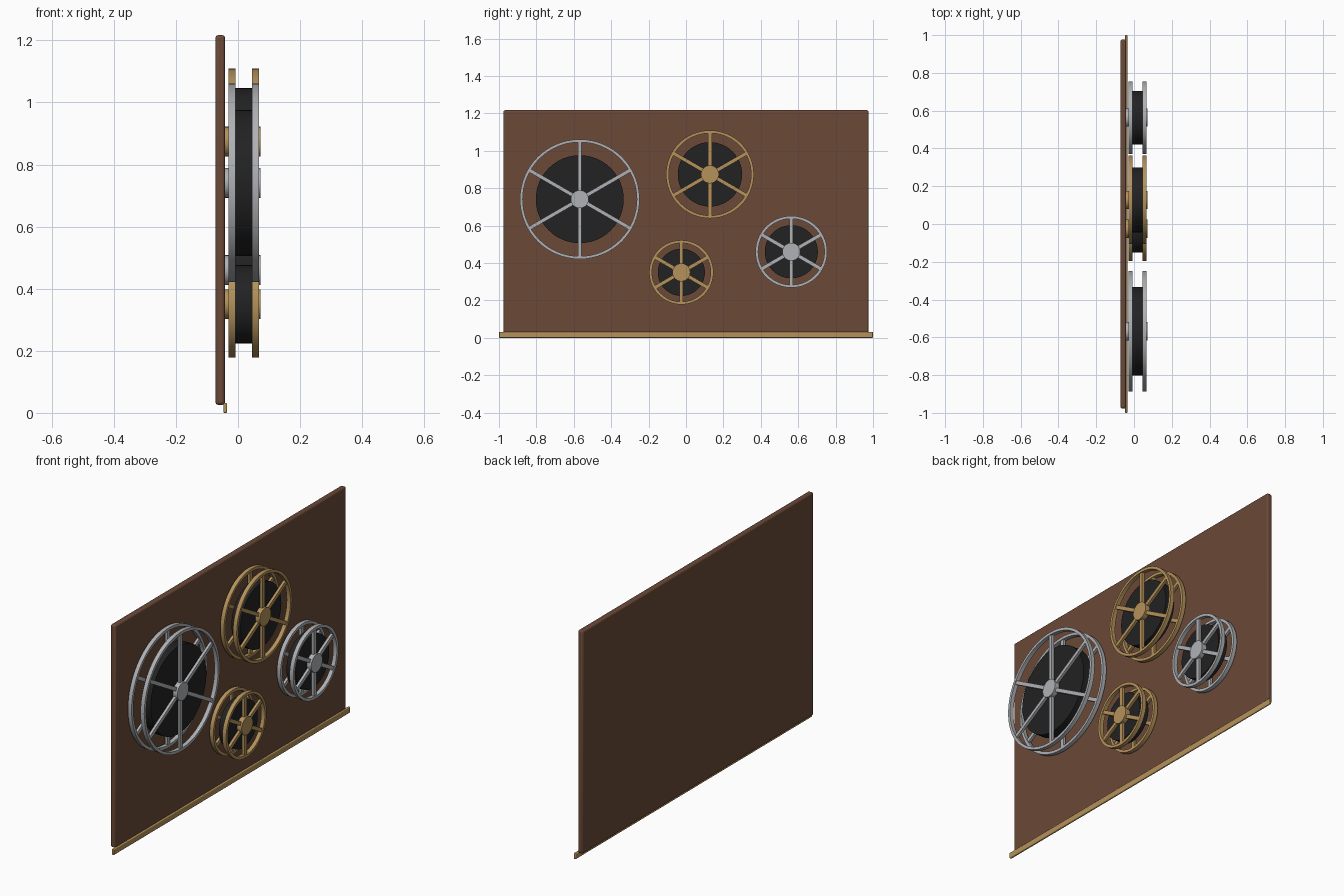
import bpy, bmesh, math
from mathutils import Matrix, Vector

cube = bpy.data.objects.get("Cube")
if cube:
    bpy.data.objects.remove(cube, do_unlink=True)


def material(name, rgb):
    m = bpy.data.materials.new(name)
    m.use_nodes = True
    m.diffuse_color = (*rgb, 1)
    m.node_tree.nodes["Principled BSDF"].inputs["Base Color"].default_value = (*rgb, 1)
    return m


wood = material("walnut brown", (0.145, 0.067, 0.039))
brass = material("brass", (0.46, 0.29, 0.105))
silver = material("silver", (0.43, 0.44, 0.46))
black = material("tape black", (0.016, 0.016, 0.016))


def finish(bm, name, mat, bevel=0):
    mesh = bpy.data.meshes.new(name)
    bmesh.ops.recalc_face_normals(bm, faces=bm.faces)
    bm.to_mesh(mesh)
    bm.free()
    mesh.materials.append(mat)
    ob = bpy.data.objects.new(name, mesh)
    bpy.context.collection.objects.link(ob)
    if bevel:
        mod = ob.modifiers.new("rounded edges", 'BEVEL')
        mod.width, mod.segments = bevel, 3
    bpy.ops.object.select_all(action='DESELECT')
    ob.select_set(True)
    bpy.context.view_layer.objects.active = ob
    bpy.ops.object.shade_smooth_by_angle(angle=math.radians(35))
    return ob


def add_box(bm, lo, hi, turn=Matrix()):
    lo, hi = Vector(lo), Vector(hi)
    bmesh.ops.create_cube(bm, size=1, matrix=turn @ Matrix.Translation((lo + hi) / 2)
                          @ Matrix.Diagonal((*(hi - lo), 1)))


def lathe(bm, profile, steps=64):
    """Spin a closed (x, radius) profile around the x axis."""
    vs = [bm.verts.new((x, 0, r)) for x, r in profile]
    es = [bm.edges.new((vs[i], vs[(i + 1) % len(vs)])) for i in range(len(vs))]
    bmesh.ops.spin(bm, geom=vs + es, cent=(0, 0, 0), axis=(1, 0, 0),
                   angle=math.tau, steps=steps, use_duplicate=False)
    bmesh.ops.remove_doubles(bm, verts=bm.verts, dist=1e-5)


def add_disc(bm, x0, x1, r):
    bmesh.ops.create_cone(bm, cap_ends=True, segments=48, radius1=r, radius2=r, depth=x1 - x0,
                          matrix=Matrix.Translation(((x0 + x1) / 2, 0, 0))
                          @ Matrix.Rotation(math.pi / 2, 4, 'Y'))


# Backing board and the trim along its lower edge
bm = bmesh.new()
add_box(bm, (-0.0725, -0.976, 0.026), (-0.042, 0.976, 1.217))
finish(bm, "board", wood, 0.009)
bm = bmesh.new()
add_box(bm, (-0.047, -1, 0), (-0.035, 1, 0.032))
finish(bm, "bottom_trim", brass, 0.004)


def reel(name, y, z, radius, tape_radius, metal):
    place = (0, y, z)
    # Two open flanges: a rim with six spokes each
    for side, x0 in (("back", -0.030), ("front", 0.045)):
        x1 = x0 + 0.022
        bm = bmesh.new()
        inner = radius - 0.015
        lathe(bm, [(x0, inner), (x0, radius), (x1, radius), (x1, inner)])
        finish(bm, f"{name}_{side}_rim", metal).location = place
        bm = bmesh.new()
        for i in range(6):
            add_box(bm, (x0 + 0.004, -0.010, 0.03), (x1 - 0.004, 0.010, inner + 0.004),
                    Matrix.Rotation(i * math.pi / 3, 4, 'X'))
        finish(bm, f"{name}_{side}_spokes", metal).location = place
    # Wound tape and the hub through the middle
    bm = bmesh.new()
    add_disc(bm, -0.008, 0.046, tape_radius)
    finish(bm, f"{name}_tape", black).location = place
    bm = bmesh.new()
    add_disc(bm, -0.044, 0.0725, 0.048)
    finish(bm, f"{name}_hub", metal).location = place


reel("large_reel", -0.568, 0.741, 0.32, 0.235, silver)
reel("upper_reel", 0.128, 0.874, 0.235, 0.172, brass)
reel("lower_reel", -0.025, 0.350, 0.172, 0.126, brass)
reel("side_reel", 0.563, 0.460, 0.192, 0.142, silver)
